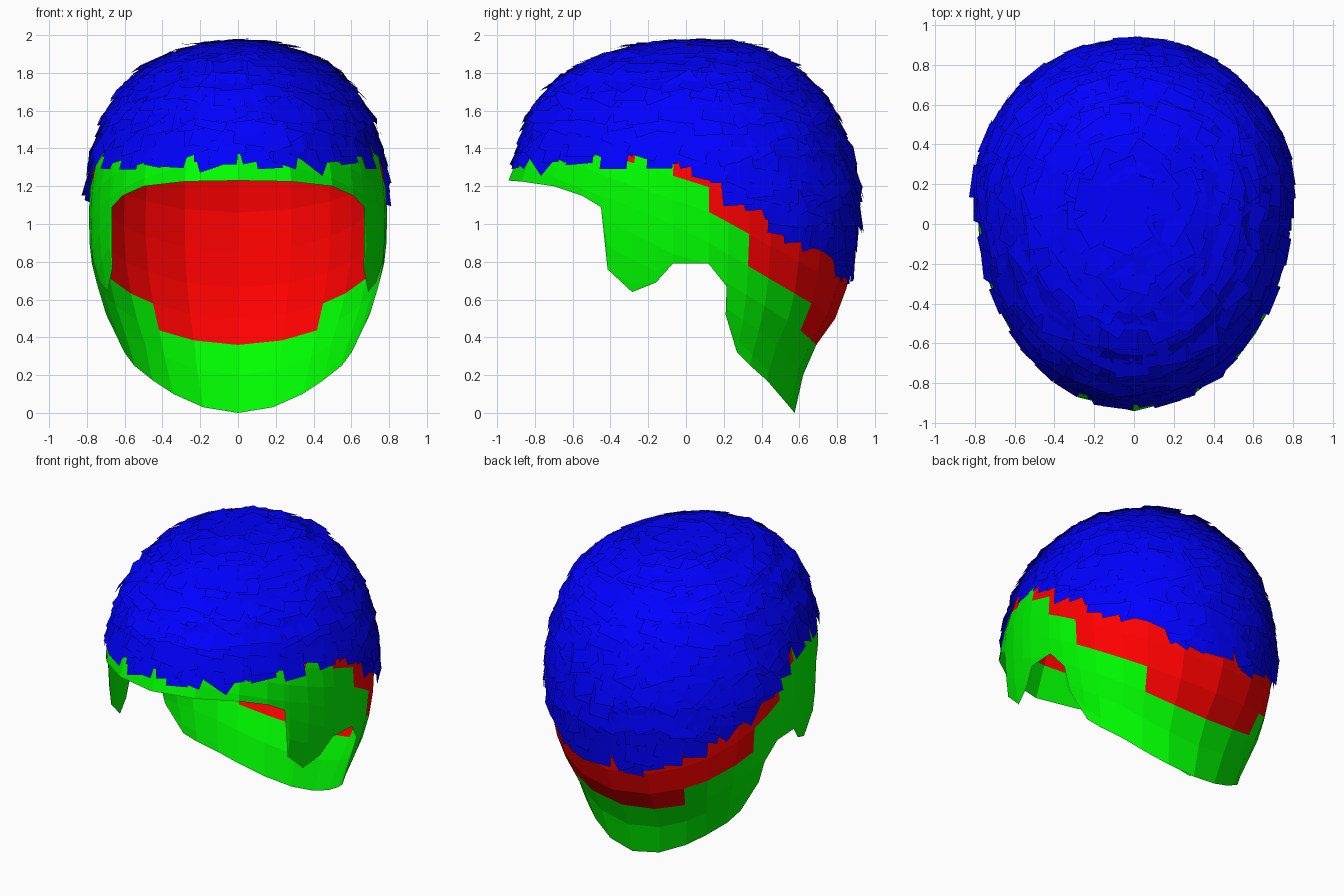
import bpy, bmesh, math, random
from mathutils import Vector

if "Cube" in bpy.data.objects:
    bpy.data.objects.remove(bpy.data.objects["Cube"])

random.seed(4)
CY = 0.1  # y of the crown axis

# Cross-sections of the head: height, half width, front y, back y
RINGS = [(1.965, 0, .08, .08), (1.935, .22, -.25, .33), (1.848, .44, -.52, .53),
         (1.725, .59, -.70, .67), (1.575, .685, -.81, .775), (1.40, .745, -.87, .85),
         (1.23, .78, -.94, .89), (1.06, .79, -.93, .905), (.85, .785, -.93, .88),
         (.66, .75, -.93, .85), (.5, .70, -.93, .79), (.36, .64, -.93, .69),
         (.2, .60, -.93, .62), (0, .5, -.93, .575)]

# Lower hairline from forehead to nape: y, z
HAIRLINE = [(-.94, 1.23), (-.87, 1.225), (-.7, 1.2), (-.55, 1.15), (-.45, 1.09),
            (-.415, .76), (-.285, .64), (-.16, .69), (-.07, .79), (.12, .79),
            (.215, .67), (.21, .52), (.27, .32), (.34, .25), (.43, .17),
            (.49, .1), (.55, .03), (.575, 0)]


def ring(s):
    s = max(0, min(s, len(RINGS) - 1.0001))
    i = int(s)
    return [a + (b - a) * (s - i) for a, b in zip(RINGS[i], RINGS[i + 1])]


def level(z):
    for i in range(len(RINGS) - 1):
        a, b = RINGS[i][0], RINGS[i + 1][0]
        if z >= b:
            return i + (a - z) / (a - b)
    return len(RINGS) - 1


def point(th, s):
    z, w, front, back = ring(s)
    c = math.cos(th)
    y = CY - c * (CY - front if c > 0 else back - CY)
    return Vector((w * math.sin(th), y, z))


def angle(y, z):
    _, _, front, back = ring(level(z))
    v = (CY - y) / (CY - front if y < CY else back - CY)
    return math.acos(max(-1, min(1, v)))


def material(name, col):
    m = bpy.data.materials.new(name)
    m.diffuse_color = (*col, 1)
    m.use_nodes = True
    m.node_tree.nodes["Principled BSDF"].inputs["Base Color"].default_value = m.diffuse_color
    return m


def finish(bm, name, mats):
    me = bpy.data.meshes.new(name)
    bm.to_mesh(me)
    bm.free()
    for m in mats:
        me.materials.append(m)
    ob = bpy.data.objects.new(name, me)
    bpy.context.collection.objects.link(ob)
    return ob


red = material("cap_red", (1, 0, 0))
green = material("cap_green", (0, 1, 0))
blue = material("hair_blue", (0, 0, 1))

# Scalp cap: tilted rings, each column clipped at the hairline
half = [(angle(y, z), level(z)) for y, z in HAIRLINE]
half[0], half[-1] = (0, half[0][1]), (math.pi, half[-1][1])
columns = half + [(-t, s) for t, s in reversed(half[1:-1])]
bm = bmesh.new()
grid = []
for th, low in columns:
    step = (7 + 6 * (1 - math.cos(th)) / 2) / 13
    grid.append([bm.verts.new(point(th, min(j * step, low))) for j in range(26)])
for a, b in zip(grid, grid[1:] + grid[:1]):
    for j in range(25):
        bm.faces.new((a[j], a[j + 1], b[j + 1], b[j]))
bmesh.ops.remove_doubles(bm, verts=bm.verts, dist=.002)
bmesh.ops.recalc_face_normals(bm, faces=bm.faces)
for f in bm.faces:
    p = f.calc_center_median()
    edge = 1.38 if p.y < 0 else 1.22 - 1.15 * p.y
    f.material_index = 0 if p.z > edge else 1
finish(bm, "scalp_cap", [red, green])

# Hair cards: overlapping flat tiles, lifted at the tip
bm = bmesh.new()
centre = Vector((0, .05, 1.1))


def card(th, s, length, width):
    p = point(th, s)
    down = (point(th, s + .15) - point(th, s - .15)).normalized()
    side = (point(th + .06, s) - point(th - .06, s)).normalized()
    n = side.cross(down).normalized()
    if n.dot(p - centre) < 0:
        n = -n
    line = 1.27 - .69 * max(p.y, 0) + random.uniform(-.02, .02)
    if p.z + down.z * length / 2 < line:
        return
    side = n.cross(down)
    turn = random.gauss(0, .33)
    d = down * math.cos(turn) + side * math.sin(turn)
    e = n.cross(d)
    lift = random.uniform(.015, .03)
    corners = []
    for u, v in ((-1, -1), (-1, 1), (1, 1), (1, -1)):
        h = .008 if u < 0 else lift
        corners.append(bm.verts.new(p + d * u * length / 2 + e * v * width / 2 + n * h))
    bm.faces.new(corners)


s = .3
while s < 10:
    count = max(8, int(ring(s)[1] * 6.6 / .1))
    offset = random.random()
    for i in range(count):
        th = (i + offset + random.uniform(-.25, .25)) * math.tau / count
        card(th, s + random.uniform(-.1, .1),
             random.uniform(.17, .25), random.uniform(.12, .18))
    s += .25 if s < 2 else .34
bmesh.ops.recalc_face_normals(bm, faces=bm.faces)
finish(bm, "hair_cards", [blue])
